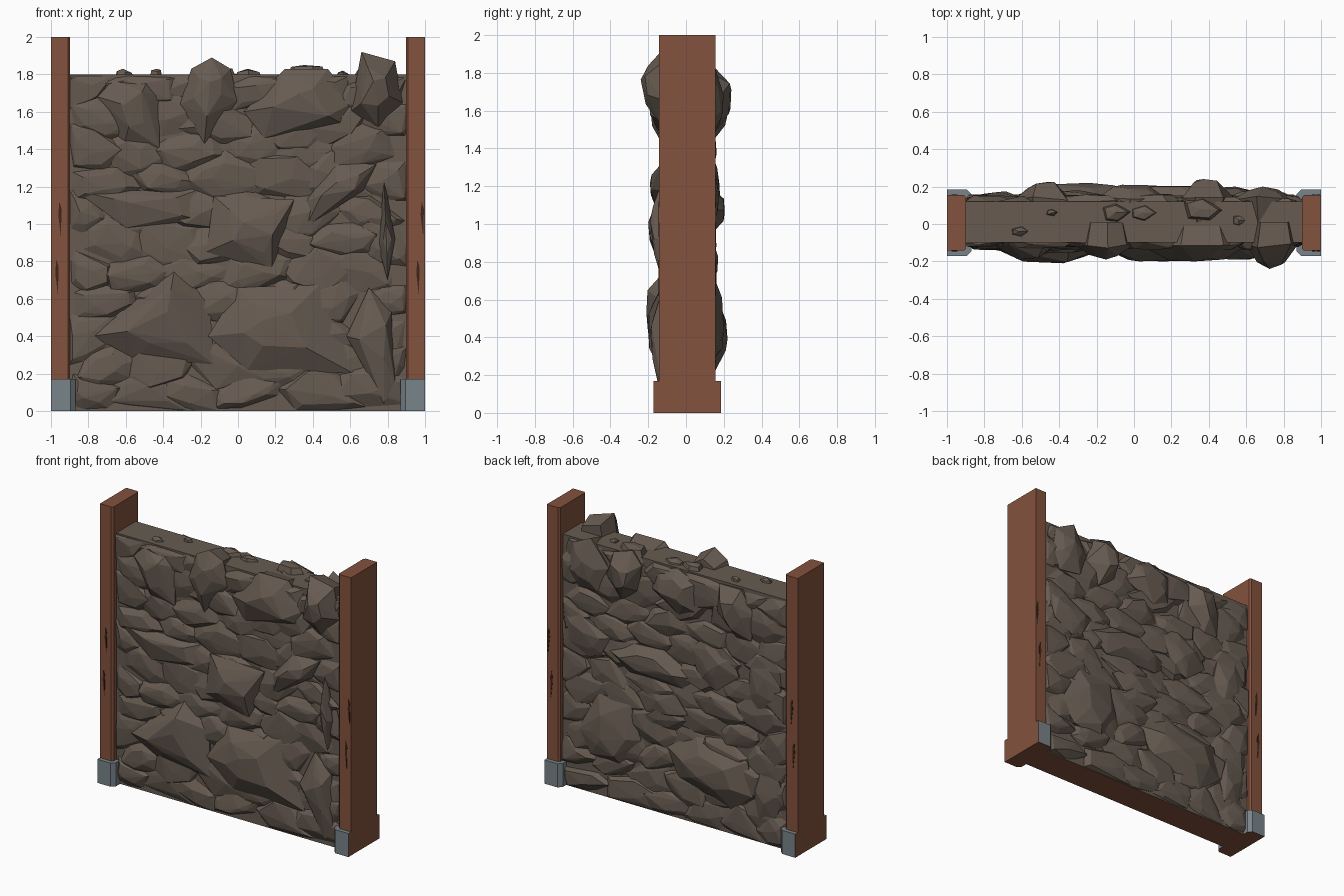
import bpy, bmesh, math, random
from mathutils import Vector

if "Cube" in bpy.data.objects:
    bpy.data.objects.remove(bpy.data.objects["Cube"])

random.seed(11)
R = random.uniform
Y0 = 0.01          # middle plane of the wall


def material(name, rgb):
    m = bpy.data.materials.new(name)
    m.diffuse_color = (*rgb, 1)
    m.use_nodes = True
    m.node_tree.nodes["Principled BSDF"].inputs["Base Color"].default_value = m.diffuse_color
    return m


STONE = material("brown_grey_stone", (0.135, 0.105, 0.083))
WOOD = material("red_brown_wood", (0.225, 0.084, 0.047))
METAL = material("grey_metal", (0.19, 0.23, 0.255))
DARK = material("dark_crack", (0.05, 0.019, 0.012))


def finish(name, bm, *mats):
    bmesh.ops.recalc_face_normals(bm, faces=bm.faces)
    me = bpy.data.meshes.new(name)
    bm.to_mesh(me)
    bm.free()
    for m in mats:
        me.materials.append(m)
    ob = bpy.data.objects.new(name, me)
    bpy.context.collection.objects.link(ob)
    return ob


def prism(bm, outline, direction):
    """Extrude a closed outline of 3D points along a direction."""
    f = bm.faces.new([bm.verts.new(p) for p in outline])
    top = bmesh.ops.extrude_face_region(bm, geom=[f])
    verts = [g for g in top["geom"] if isinstance(g, bmesh.types.BMVert)]
    bmesh.ops.translate(bm, verts=verts, vec=direction)


def hull(bm, points):
    verts = [bm.verts.new(p) for p in points]
    res = bmesh.ops.convex_hull(bm, input=verts)
    loose = [v for v in verts if v.is_valid and not v.link_faces]
    bmesh.ops.delete(bm, geom=loose, context='VERTS')


def rock(bm, outline, depth, side, rim=0.13, inner=(0.35, 0.65), slope=0.84):
    """Convex boulder: outline in x/z, bulging out of the wall to the given depth."""
    cx = sum(p[0] for p in outline) / len(outline)
    cz = sum(p[1] for p in outline) / len(outline)
    pts = []

    def add(x, z, k, d):
        pts.append((cx + (x - cx) * k, Y0 + side * d, cz + (z - cz) * k))
    for x, z in outline:
        add(x, z, 0.8, 0.0)
        add(x, z, 1.0, rim + R(-0.015, 0.01))
        add(x, z, R(*inner), depth * R(slope, 1.0))
    x, z = outline[0]
    add(x, z, 0.25, depth)
    hull(bm, pts)


def blob(x, z, w, h, tilt=0, n=6):
    """Uneven polygon outline around a centre."""
    a0, out = R(0, 6.28), []
    for i in range(n):
        a = a0 + (i + R(-0.25, 0.25)) * 2 * math.pi / n
        r = R(0.9, 1.12)
        u, v = math.cos(a) * w / 2 * r, math.sin(a) * h / 2 * r
        t = math.radians(tilt)
        out.append((x + u * math.cos(t) - v * math.sin(t),
                    z + u * math.sin(t) + v * math.cos(t)))
    return out


# Wall core, wooden underside
bm = bmesh.new()
prism(bm, [(-0.91, -0.10, 0), (0.91, -0.10, 0), (0.91, 0.12, 0), (-0.91, 0.12, 0)], (0, 0, 1.8))
wall = finish("wall_core", bm, STONE, WOOD)
for p in wall.data.polygons:
    p.material_index = 1 if p.normal.z < -0.9 else 0

# Shallow stones covering both wall faces
for side, label in ((-1, "front"), (1, "back")):
    bm = bmesh.new()
    for row in range(11):
        for col in range(6):
            x = -0.78 + col * 0.31 + (row % 2 - 0.5) * 0.14 + R(-0.05, 0.05)
            z = 0.08 + row * 0.164 + R(-0.03, 0.03)
            o = blob(x, z, R(0.36, 0.5), R(0.2, 0.32), R(-20, 20))
            o = [(max(-0.905, min(0.905, a)), max(0.005, min(1.79, b))) for a, b in o]
            rock(bm, o, R(0.132, 0.152), side, 0.108, (0.45, 0.85), 0.86)
    finish(label + "_shallow_stones", bm, STONE)

# Large boulders on the front
front = [
    (0.20, [(-.75, 1.68), (-.67, 1.77), (-.48, 1.77), (-.42, 1.68), (-.42, 1.41), (-.61, 1.42)]),
    (0.20, [(-.14, 1.89), (-.04, 1.83), (0, 1.66), (-.18, 1.43), (-.31, 1.64), (-.25, 1.83)]),
    (0.21, [(.25, 1.83), (.48, 1.83), (.62, 1.65), (.57, 1.53), (.14, 1.46), (.03, 1.6)]),
    (0.25, [(.66, 1.92), (.84, 1.87), (.88, 1.65), (.75, 1.52), (.6, 1.6)]),
    (0.20, [(.52, 1.33), (.74, 1.32), (.67, 1.18), (.36, .98), (.36, 1.12)]),
    (0.21, [(-.13, 1.15), (.3, 1.13), (.24, .93), (.18, .75), (-.17, .85)]),
    (0.20, [(.78, 1.25), (.84, .92), (.8, .7), (.75, .88)]),
    (0.22, [(-.34, .76), (-.15, .58), (-.13, .25), (-.55, .28), (-.78, .4)]),
    (0.21, [(0, .66), (.44, .68), (.62, .2), (.05, .22), (-.16, .4)]),
    (0.20, [(.7, .66), (.82, .53), (.84, .15), (.78, .04), (.58, .4)]),
    (0.17, [(-.87, 1.18), (-.22, 1.18), (-.2, 1.02), (-.6, .98)]),
]
for i, (depth, outline) in enumerate(front):
    bm = bmesh.new()
    rock(bm, outline, depth, -1)
    finish(f"front_boulder_{i + 1}", bm, STONE)

# Large boulders on the back: x, z, width, height, tilt, depth
back = [
    (.70, 1.65, .32, .38, 0, .19), (.40, 1.66, .28, .40, 20, .23),
    (-.03, 1.65, .40, .34, 0, .20), (-.49, 1.62, .28, .46, -25, .215),
    (.70, 1.14, .38, .28, 15, .165), (.18, 1.06, .68, .28, 0, .195),
    (-.32, 1.18, .38, .36, 20, .17), (-.72, 1.12, .30, .44, 0, .165),
    (.52, .50, .52, .52, 0, .19), (-.29, .42, .78, .44, 10, .21),
    (.10, .80, .40, .20, 0, .16), (-.75, .35, .24, .36, 0, .16),
]
for i, (x, z, w, h, tilt, depth) in enumerate(back):
    bm = bmesh.new()
    rock(bm, blob(x, z, w, h, tilt), depth, 1)
    finish(f"back_boulder_{i + 1}", bm, STONE)

# Small stones poking out of the wall top: x, y, radius, peak height
bm = bmesh.new()
for x, y, r, top in ((-.61, -.04, .06, 1.83), (-.44, .06, .04, 1.83), (.05, .06, .09, 1.83),
                     (-.1, .06, .1, 1.84), (.36, .08, .13, 1.85), (.56, .02, .06, 1.82)):
    pts = [(x + R(-.2, .2) * r, y, top)]
    for k in range(5):
        a = k * 1.257 + R(-.3, .3)
        pts += [(x + r * math.cos(a), y + r * .6 * math.sin(a), 1.76),
                (x + r * .7 * math.cos(a), y + r * .4 * math.sin(a), top - R(.005, .025))]
    hull(bm, pts)
finish("top_stones", bm, STONE)

# Posts, metal feet and cracks on both ends
for s, label in ((-1, "left"), (1, "right")):
    bm = bmesh.new()
    prof = [(1, -.143), (.91, -.143), (.898, -.131), (.898, .144), (.91, .156), (1, .156)]
    prism(bm, [(s * x, y, 0) for x, y in prof], (0, 0, 2))
    finish(label + "_post", bm, WOOD)

    bm = bmesh.new()
    prof = [(1, -.172), (.895, -.172), (.87, -.147), (.87, .16), (.895, .185), (1, .185)]
    prism(bm, [(s * x, y, 0) for x, y in prof], (0, 0, 0.17))
    foot = finish(label + "_metal_foot", bm, METAL, WOOD)
    for p in foot.data.polygons:   # outer end and underside are wood
        p.material_index = 1 if p.normal.x * s > 0.9 or p.normal.z < -0.9 else 0

    bm = bmesh.new()
    for x, z in ((.952 if s < 0 else .985, 1.03), (.968 if s < 0 else .962, .72)):
        for y, d in ((-.143, -.003), (.156, .003)):
            prism(bm, [(s * x + a, y, z + b) for a, b in
                       ((-.003, .09), (.009, .05), (.005, -.1), (-.009, .02))], (0, d, 0))
    finish(label + "_post_cracks", bm, DARK)
